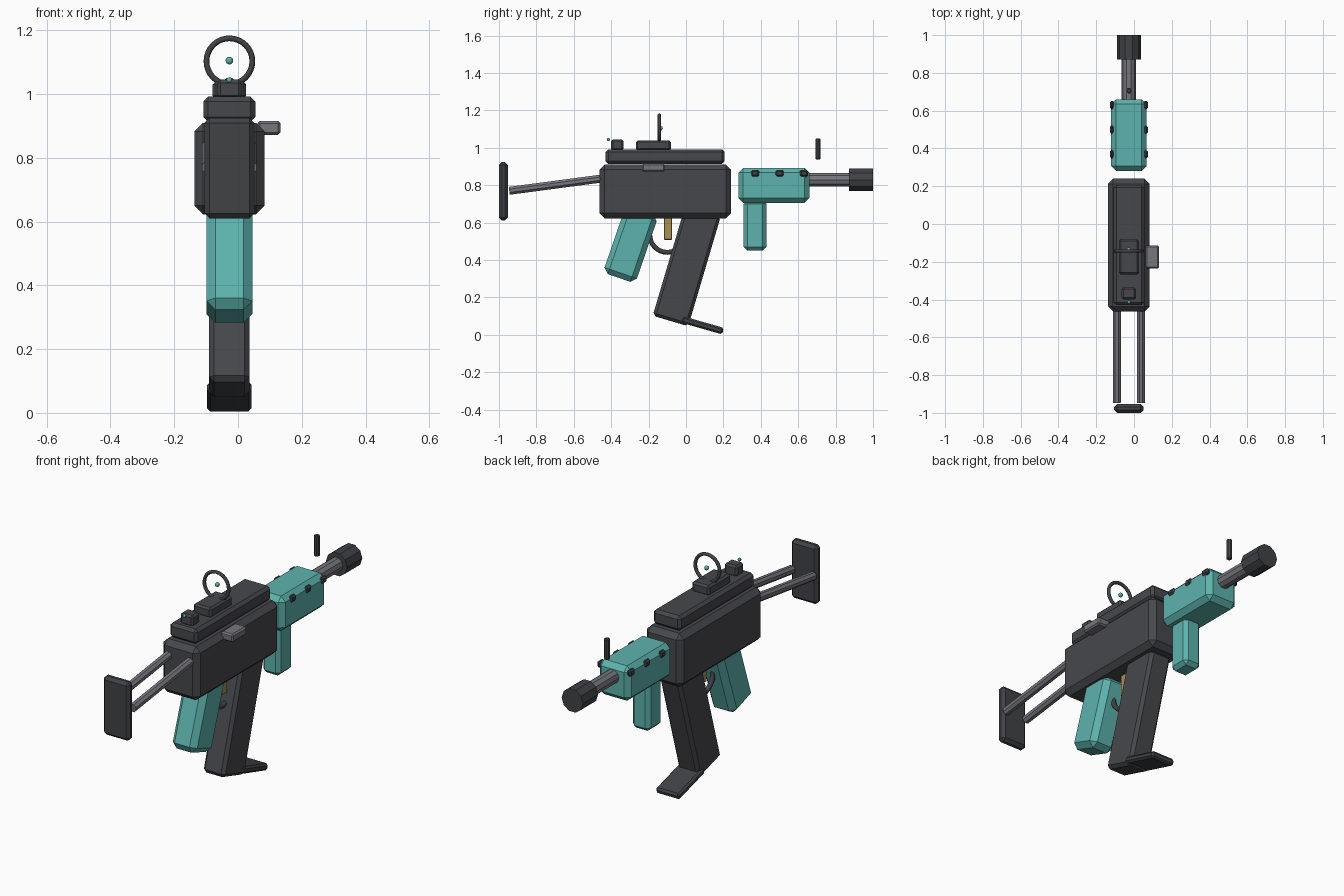
import bpy, bmesh, math
from mathutils import Matrix, Vector

cube = bpy.data.objects.get("Cube")
if cube:
    bpy.data.objects.remove(cube, do_unlink=True)

CX = -0.027  # centre line of the model


def material(name, rgb):
    m = bpy.data.materials.new(name)
    m.use_nodes = True
    m.diffuse_color = (*rgb, 1)
    node = next(n for n in m.node_tree.nodes if n.type == 'BSDF_PRINCIPLED')
    node.inputs["Base Color"].default_value = (*rgb, 1)
    return m


DARK = material("charcoal", (0.062, 0.064, 0.072))
TRIM = material("dark trim", (0.05, 0.054, 0.06))
TEAL = material("teal", (0.11, 0.45, 0.42))
GREY = material("steel grey", (0.18, 0.18, 0.205))
BRASS = material("brass", (0.40, 0.28, 0.09))


def finish(bm, name, mat, bevel=0):
    if bevel:
        sharp = [e for e in bm.edges if e.calc_face_angle(0) > 1.0]
        bmesh.ops.bevel(bm, geom=sharp, offset=bevel, segments=1, affect='EDGES')
    me = bpy.data.meshes.new(name)
    bm.to_mesh(me)
    bm.free()
    me.materials.append(mat)
    ob = bpy.data.objects.new(name, me)
    bpy.context.collection.objects.link(ob)
    return ob


def box(name, mat, centre, size, bevel, tilt=0):
    """Chamfered block; tilt leans its top towards +y."""
    bm = bmesh.new()
    bmesh.ops.create_cube(bm, size=1, matrix=Matrix.Diagonal((*size, 1)))
    ob = finish(bm, name, mat, bevel)
    ob.location = centre
    ob.rotation_euler.x = -math.radians(tilt)
    return ob


def span(name, mat, width, y, z, bevel, x=CX):
    """Chamfered block given by its y and z ranges."""
    return box(name, mat, (x, sum(y) / 2, sum(z) / 2),
               (width, y[1] - y[0], z[1] - z[0]), bevel)


def rod(name, mat, a, b, radius, sides=8, bevel=0):
    a, b = Vector(a), Vector(b)
    bm = bmesh.new()
    bmesh.ops.create_cone(bm, cap_ends=True, segments=sides, radius1=radius,
                          radius2=radius, depth=(b - a).length)
    bmesh.ops.rotate(bm, verts=bm.verts, matrix=Matrix.Rotation(math.pi / sides, 3, 'Z'))
    ob = finish(bm, name, mat, bevel)
    ob.location = (a + b) / 2
    ob.rotation_euler = (b - a).to_track_quat('Z', 'Y').to_euler()
    return ob


def ball(name, mat, centre, radius):
    bm = bmesh.new()
    bmesh.ops.create_uvsphere(bm, u_segments=12, v_segments=8, radius=radius)
    finish(bm, name, mat).location = centre


def hoop(name, mat, centre, radius, thick, start, end, steps):
    """Round tube bent along an arc in its local xy plane."""
    cu = bpy.data.curves.new(name, 'CURVE')
    cu.dimensions = '3D'
    cu.bevel_depth = thick
    cu.bevel_resolution = 2
    sp = cu.splines.new('POLY')
    closed = end - start >= 360
    count = steps if closed else steps + 1
    sp.points.add(count - 1)
    for i in range(count):
        t = math.radians(start + (end - start) * i / steps)
        sp.points[i].co = (radius * math.cos(t), radius * math.sin(t), 0, 1)
    sp.use_cyclic_u = closed
    cu.use_fill_caps = not closed
    cu.materials.append(mat)
    ob = bpy.data.objects.new(name, cu)
    bpy.context.collection.objects.link(ob)
    ob.location = centre
    return ob


# Receiver, top rail and charging handle
span("receiver", DARK, 0.22, (-0.463, 0.24), (0.623, 0.91), 0.027)
span("top_rail", DARK, 0.163, (-0.43, 0.207), (0.913, 0.992), 0.015)
span("charging_handle", GREY, 0.073, (-0.235, -0.113), (0.872, 0.916), 0.008, 0.097)

# Sights
span("sight_base", DARK, 0.105, (-0.268, -0.08), (0.985, 1.04), 0.01)
span("rear_sight_block", DARK, 0.076, (-0.4, -0.335), (0.985, 1.045), 0.01)
ring = hoop("sight_ring", TRIM, (CX, -0.143, 1.103), 0.072, 0.009, 0, 360, 32)
ring.rotation_euler.x = math.pi / 2
ball("sight_dot", TEAL, (CX, -0.136, 1.105), 0.012)
ball("rear_sight_dot", TEAL, (CX, -0.414, 1.044), 0.009)
rod("front_sight_post", TRIM, (CX, 0.706, 0.938), (CX, 0.706, 1.05), 0.015, 8, 0.004)

# Stock
for side, label in ((-1, "right"), (1, "left")):
    x = CX + side * 0.064
    rod(label + "_stock_rod", GREY, (x, -0.945, 0.77), (x, -0.44, 0.837), 0.023)
span("stock_plate", TRIM, 0.157, (-1.0, -0.953), (0.61, 0.925), 0.016)

# Handguard with clips along both upper edges, and foregrip
span("handguard", TEAL, 0.187, (0.28, 0.66), (0.706, 0.893), 0.026)
for side, label in ((-1, "right"), (1, "left")):
    for i in range(3):
        box(f"{label}_handguard_clip_{i + 1}", TRIM,
            (CX + side * 0.089, 0.37 + 0.13 * i, 0.863), (0.024, 0.045, 0.036), 0.009)
span("foregrip", TEAL, 0.105, (0.308, 0.43), (0.45, 0.72), 0.02)

# Barrel and muzzle
rod("barrel", GREY, (CX, 0.63, 0.829), (CX, 0.9, 0.829), 0.038, 10)
rod("muzzle", TRIM, (CX, 0.872, 0.829), (CX, 1.0, 0.829), 0.063, 10)


def leaning(name, mat, foot, size, bevel, tilt):
    """Leaning block placed by the middle of its lower end."""
    t, h = math.radians(tilt), size[2] / 2
    box(name, mat, (CX, foot[0] + h * math.sin(t), foot[1] + h * math.cos(t)),
        size, bevel, tilt)


# Grip, magazine and its foot plate
leaning("pistol_grip", TEAL, (-0.358, 0.304), (0.144, 0.183, 0.38), 0.028, 19)
leaning("magazine", DARK, (-0.083, 0.074), (0.127, 0.198, 0.61), 0.016, 16.5)
box("magazine_foot", TRIM, (CX, 0.088, 0.051), (0.14, 0.228, 0.036), 0.01, 16)

# Trigger and guard
span("trigger", BRASS, 0.03, (-0.118, -0.074), (0.508, 0.63), 0.004)
guard = hoop("trigger_guard", TRIM, (CX, -0.1, 0.535), 0.094, 0.013, 180, 360, 16)
guard.rotation_euler = (math.pi / 2, 0, math.pi / 2)
